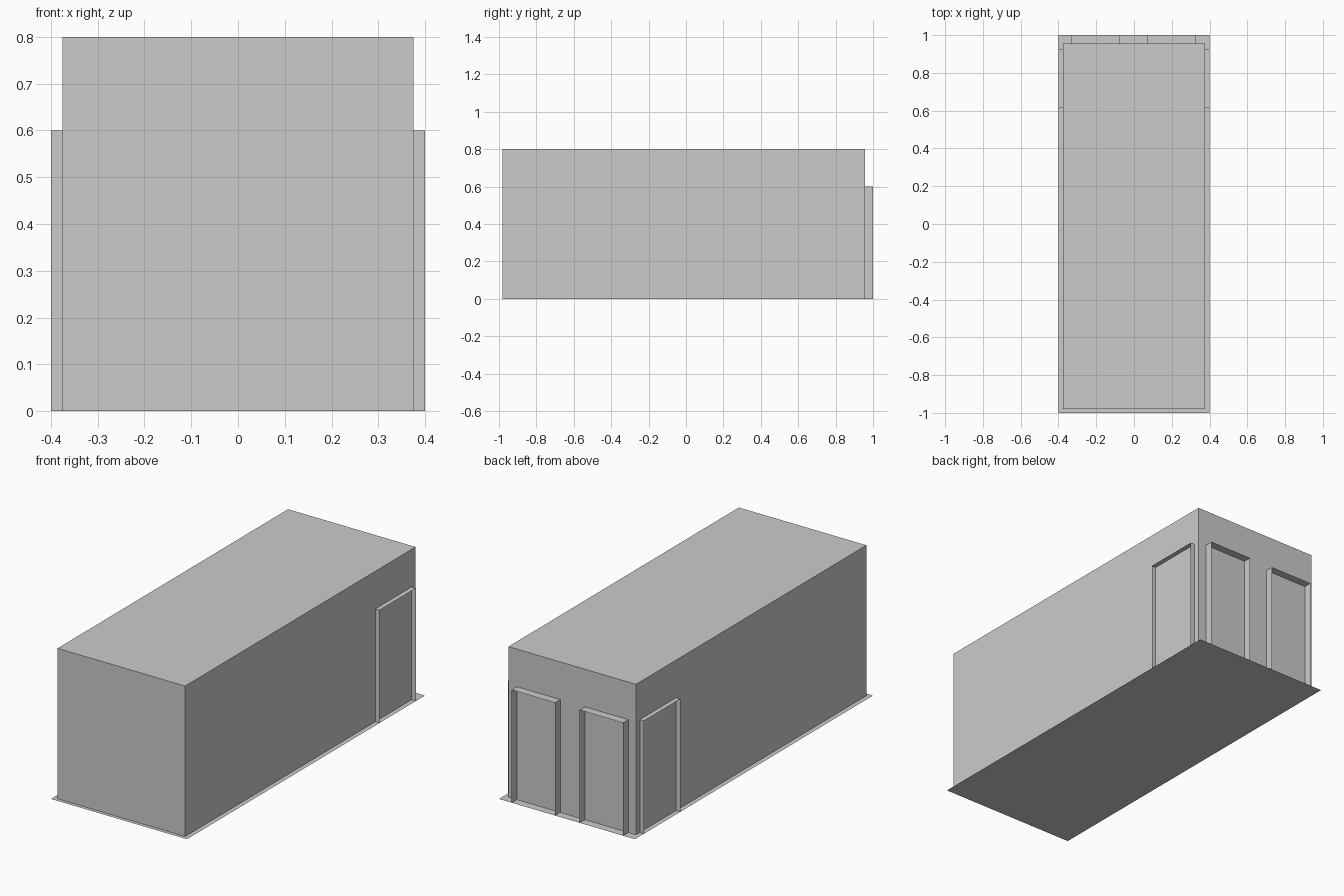
import bpy
import bmesh

cube = bpy.data.objects.get("Cube")
if cube:
    bpy.data.objects.remove(cube, do_unlink=True)

GREY = (0.6, 0.6, 0.6, 1.0)
grey = bpy.data.materials.new("plain grey")
grey.use_nodes = True
grey.diffuse_color = GREY
grey.node_tree.nodes["Principled BSDF"].inputs["Base Color"].default_value = GREY

WALL_X = 0.375
FRONT_Y, BACK_Y = -0.98, 0.956
HEIGHT, DOOR_HEIGHT = 0.8, 0.6
PLATE_X, PLATE_Y = 0.4, 1.0


def make_object(name, quads):
    """Build a mesh object from quads given as lists of corners."""
    bm = bmesh.new()
    for quad in quads:
        bm.faces.new([bm.verts.new(corner) for corner in quad])
    bmesh.ops.remove_doubles(bm, verts=bm.verts, dist=0.0001)
    mesh = bpy.data.meshes.new(name)
    bm.to_mesh(mesh)
    bm.free()
    mesh.materials.append(grey)
    obj = bpy.data.objects.new(name, mesh)
    bpy.context.collection.objects.link(obj)
    return obj


def door_surround(name, start, end, wall, outer, on_side):
    """Two thin jambs and a header sheet standing out from a wall."""
    def point(along, out, z):
        return (out, along, z) if on_side else (along, out, z)

    path = [(start, 0), (start, DOOR_HEIGHT), (end, DOOR_HEIGHT), (end, 0)]
    quads = []
    for (a, za), (b, zb) in zip(path, path[1:]):
        quad = [point(a, wall, za), point(a, outer, za),
                point(b, outer, zb), point(b, wall, zb)]
        # Keep every sheet facing away from the opening
        if (outer > 0) == on_side:
            quad.reverse()
        quads.append(quad)
    return make_object(name, quads)


# Ground plate
make_object("ground_plate", [[(-PLATE_X, PLATE_Y, 0), (PLATE_X, PLATE_Y, 0),
                              (PLATE_X, -PLATE_Y, 0), (-PLATE_X, -PLATE_Y, 0)]])

# Room shell: four walls and a flat roof, open onto the plate
ring = [(-WALL_X, FRONT_Y), (WALL_X, FRONT_Y), (WALL_X, BACK_Y), (-WALL_X, BACK_Y)]
shell = [[(*a, 0), (*b, 0), (*b, HEIGHT), (*a, HEIGHT)]
         for a, b in zip(ring, ring[1:] + ring[:1])]
shell.append([(*corner, HEIGHT) for corner in ring])
make_object("room_shell", shell)

# Back door surrounds
door_surround("back_door_surround_right", -0.33, -0.075, BACK_Y, PLATE_Y, False)
door_surround("back_door_surround_left", 0.07, 0.325, BACK_Y, PLATE_Y, False)

# Side door surrounds
for side, sign in (("left", 1), ("right", -1)):
    door_surround("side_door_surround_" + side, 0.618, 0.924,
                  sign * WALL_X, sign * PLATE_X, True)
